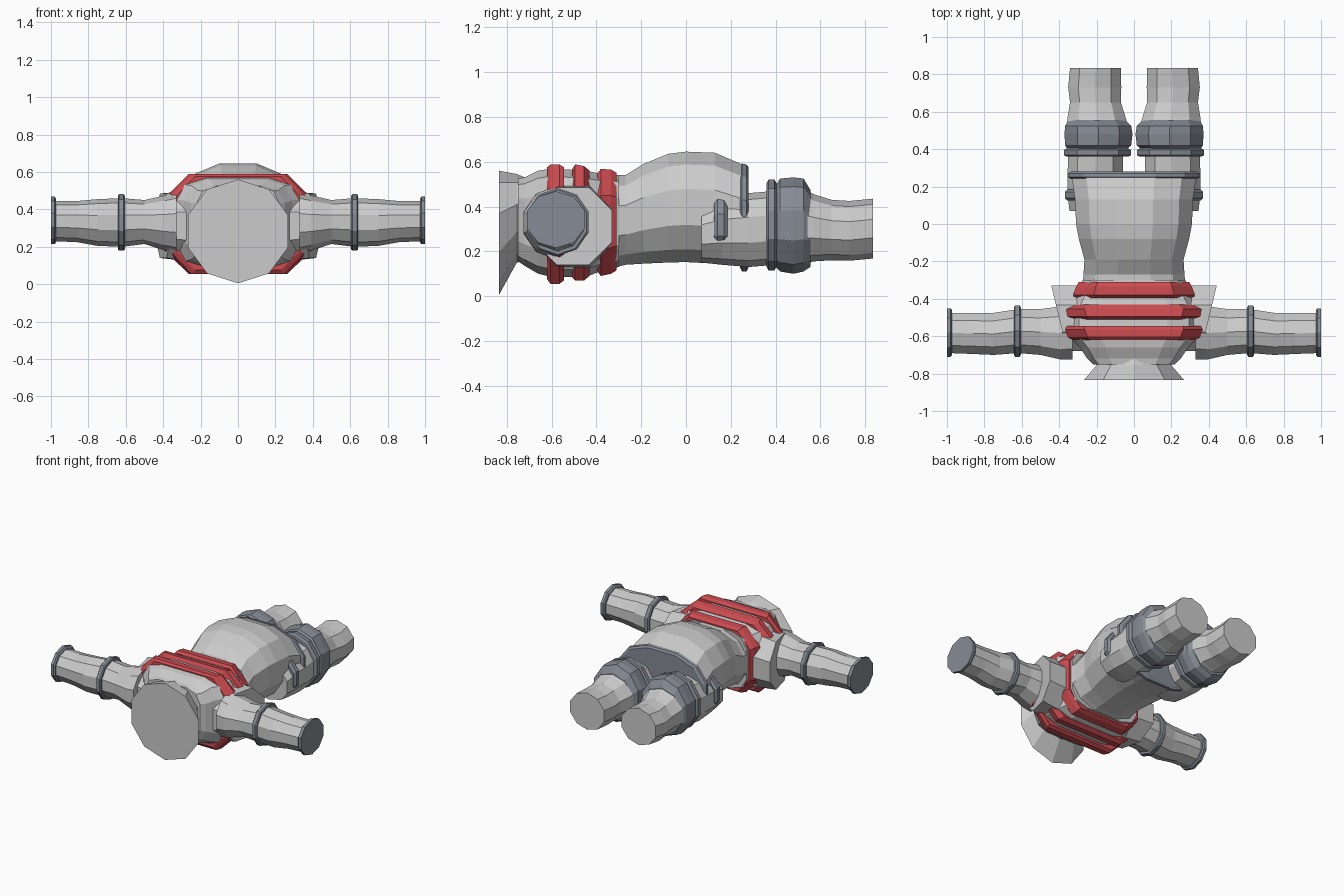
import bpy, bmesh, math


def material(name, rgb):
    m = bpy.data.materials.new(name)
    m.diffuse_color = (*rgb, 1)
    return m


RED = material("red", (0.60, 0.07, 0.08))
DARK = material("dark_grey", (0.24, 0.26, 0.30))


def outline(n, p):
    # unit cross-section with a flat top; p below 1 makes it boxier
    pts = []
    for i in range(n):
        a = 2 * math.pi * (i + 0.5) / n
        c, s = math.cos(a), math.sin(a)
        pts.append((math.copysign(abs(c) ** p, c), math.copysign(abs(s) ** p, s)))
    mx = max(abs(q[0]) for q in pts)
    mz = max(abs(q[1]) for q in pts)
    return [(u / mx, v / mz) for u, v in pts]


def loft(name, sections, axis="y", n=12, p=1.0, mat=None, side=1, shear=0.0, shape=None):
    # each section: position on the axis, side min, side max, z min, z max
    bm = bmesh.new()
    prof = shape or outline(n, p)
    rings = []
    for t, a0, a1, z0, z1 in sections:
        ring = []
        for u, v in prof:
            a = (a0 + a1) / 2 + u * (a1 - a0) / 2
            z = (z0 + z1) / 2 + v * (z1 - z0) / 2
            tt = t + shear * u * (a1 - a0) / 2
            co = (a * side, tt, z) if axis == "y" else (tt * side, a, z)
            ring.append(bm.verts.new(co))
        rings.append(ring)
    k = len(prof)
    for r0, r1 in zip(rings, rings[1:]):
        for i in range(k):
            j = (i + 1) % k
            bm.faces.new((r0[i], r0[j], r1[j], r1[i]))
    bm.faces.new(rings[0])
    bm.faces.new(rings[-1])
    bmesh.ops.recalc_face_normals(bm, faces=bm.faces)
    me = bpy.data.meshes.new(name)
    bm.to_mesh(me)
    bm.free()
    if mat:
        me.materials.append(mat)
    ob = bpy.data.objects.new(name, me)
    bpy.context.collection.objects.link(ob)
    return ob


def sym(t, w, z0, z1):
    return (t, -w, w, z0, z1)


# flared neck collar
loft("neck_collar", [sym(-0.835, 0.268, 0.005, 0.56), sym(-0.755, 0.20, 0.15, 0.545),
                     sym(-0.72, 0.20, 0.16, 0.53)], n=10)

# chest
loft("chest", [sym(-0.75, 0.22, 0.155, 0.525), sym(-0.72, 0.25, 0.135, 0.53),
               sym(-0.66, 0.29, 0.10, 0.56), sym(-0.60, 0.345, 0.085, 0.57),
               sym(-0.45, 0.345, 0.085, 0.56), sym(-0.37, 0.30, 0.115, 0.545),
               sym(-0.30, 0.275, 0.13, 0.54)], p=0.5)

# waist and hips
loft("waist", [sym(-0.33, 0.275, 0.125, 0.54), sym(-0.27, 0.27, 0.14, 0.54),
               sym(-0.19, 0.265, 0.145, 0.59), sym(-0.08, 0.295, 0.15, 0.635),
               sym(0.00, 0.31, 0.152, 0.645), sym(0.13, 0.315, 0.145, 0.64),
               sym(0.27, 0.335, 0.13, 0.58)], p=0.85)
loft("waist_ring", [sym(0.24, 0.335, 0.13, 0.575), sym(0.25, 0.352, 0.11, 0.592),
                    sym(0.27, 0.352, 0.11, 0.588), sym(0.28, 0.335, 0.13, 0.575)],
     p=0.85, mat=DARK)

# red chest bands, chamfered box section
BAND = [(1, 0.5), (0.66, 1), (-0.66, 1), (-1, 0.5),
        (-1, -0.5), (-0.66, -1), (0.66, -1), (1, -0.5)]
loft("front_band", [sym(-0.62, 0.35, 0.075, 0.575), sym(-0.605, 0.375, 0.055, 0.588),
                    sym(-0.565, 0.40, 0.055, 0.588), sym(-0.545, 0.40, 0.07, 0.575)],
     shape=BAND, mat=RED)
loft("middle_band", [sym(-0.51, 0.35, 0.085, 0.565), sym(-0.495, 0.385, 0.07, 0.588),
                     sym(-0.455, 0.40, 0.07, 0.58), sym(-0.43, 0.36, 0.09, 0.56)],
     shape=BAND, mat=RED)
loft("rear_band", [sym(-0.395, 0.32, 0.11, 0.55), sym(-0.38, 0.325, 0.09, 0.568),
                   sym(-0.335, 0.31, 0.10, 0.565), sym(-0.31, 0.295, 0.115, 0.55)],
     shape=BAND, mat=RED)

for label, s in (("right", 1), ("left", -1)):
    # arms
    loft(label + "_shoulder", [(0.22, -0.68, -0.33, 0.12, 0.50),
                               (0.40, -0.68, -0.33, 0.14, 0.485)],
         axis="x", n=8, side=s, shear=0.24)
    loft(label + "_arm", [(0.33, -0.725, -0.43, 0.165, 0.49), (0.39, -0.725, -0.44, 0.18, 0.475),
                          (0.50, -0.70, -0.455, 0.215, 0.45), (0.62, -0.69, -0.455, 0.20, 0.46),
                          (0.75, -0.70, -0.475, 0.205, 0.455), (0.86, -0.695, -0.475, 0.225, 0.445),
                          (0.99, -0.69, -0.475, 0.23, 0.445)], axis="x", n=10, side=s)
    loft(label + "_elbow_ring", [(0.605, -0.70, -0.445, 0.185, 0.475), (0.612, -0.71, -0.435, 0.18, 0.482),
                                 (0.635, -0.71, -0.435, 0.18, 0.482), (0.642, -0.70, -0.445, 0.185, 0.475)],
         axis="x", n=10, side=s, mat=DARK)
    loft(label + "_cuff", [(0.972, -0.70, -0.46, 0.225, 0.455), (0.98, -0.71, -0.452, 0.215, 0.468),
                           (1.0, -0.71, -0.452, 0.215, 0.468)],
         axis="x", n=10, side=s, mat=DARK)

    # legs
    loft(label + "_thigh", [(0.07, 0.05, 0.345, 0.15, 0.40), (0.16, 0.05, 0.355, 0.14, 0.44),
                            (0.28, 0.06, 0.355, 0.13, 0.46), (0.40, 0.06, 0.35, 0.14, 0.47)],
         n=10, side=s, p=0.9)
    loft(label + "_thigh_strap", [(0.125, 0.05, 0.357, 0.17, 0.46), (0.14, 0.04, 0.37, 0.16, 0.475),
                                  (0.17, 0.04, 0.37, 0.16, 0.475), (0.185, 0.05, 0.357, 0.17, 0.46)],
         n=10, side=s, mat=DARK)
    loft(label + "_knee_ring", [(0.36, 0.03, 0.36, 0.13, 0.505), (0.368, 0.015, 0.374, 0.115, 0.52),
                                (0.395, 0.015, 0.374, 0.115, 0.52), (0.41, 0.04, 0.355, 0.14, 0.49)],
         n=10, side=s, mat=DARK)
    loft(label + "_knee_band", [(0.40, 0.04, 0.355, 0.13, 0.495), (0.42, 0.015, 0.368, 0.11, 0.525),
                                (0.48, 0.008, 0.372, 0.10, 0.53), (0.525, 0.015, 0.368, 0.11, 0.525),
                                (0.555, 0.045, 0.35, 0.13, 0.475)],
         n=10, side=s, mat=DARK)
    loft(label + "_shin", [(0.52, 0.03, 0.36, 0.14, 0.485), (0.57, 0.045, 0.355, 0.155, 0.455),
                           (0.65, 0.07, 0.342, 0.16, 0.43), (0.73, 0.068, 0.352, 0.158, 0.425),
                           (0.835, 0.07, 0.342, 0.168, 0.435)], n=10, side=s)
